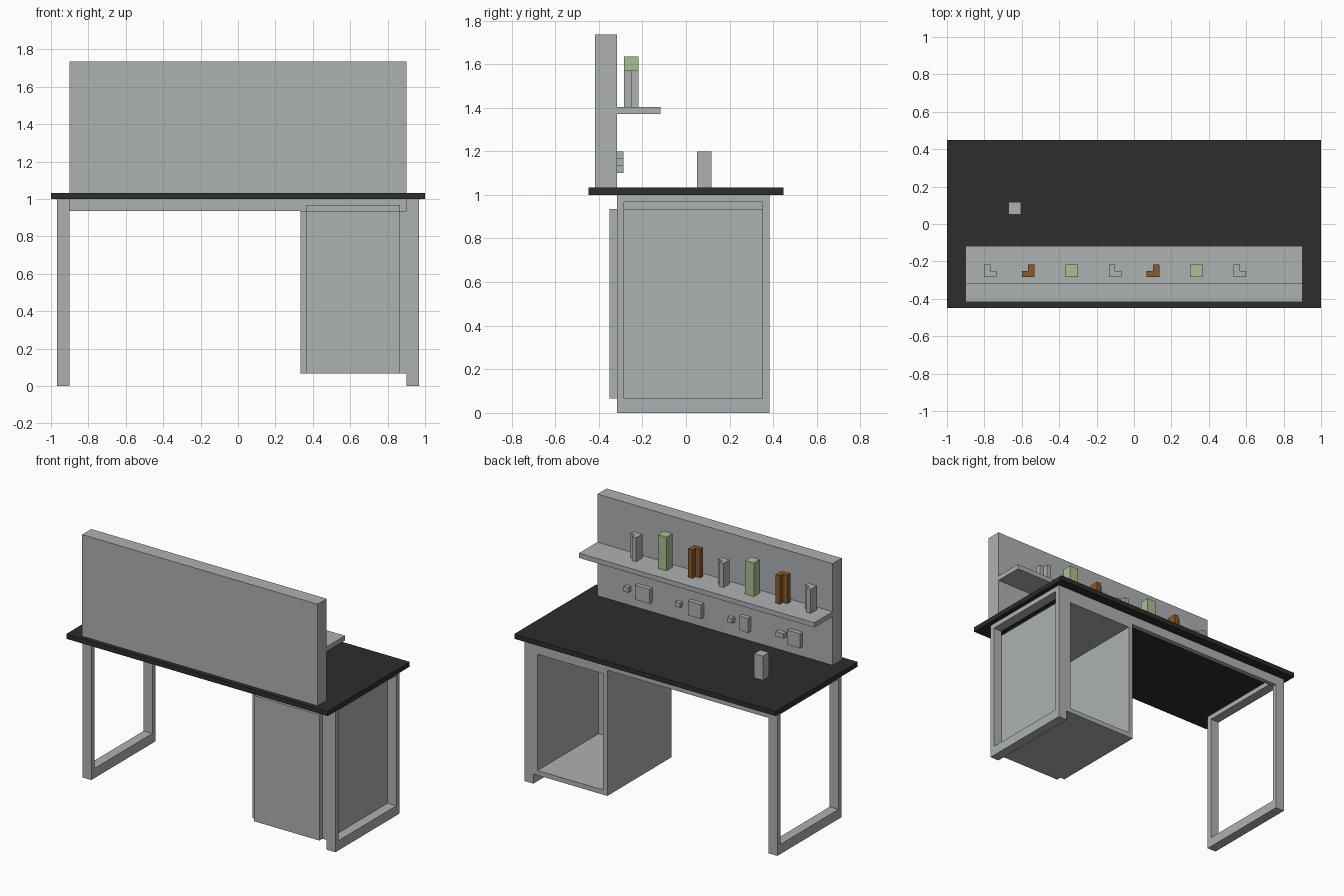
import bpy
import bmesh

cube = bpy.data.objects.get("Cube")
if cube:
    bpy.data.objects.remove(cube, do_unlink=True)


def material(name, r, g, b):
    mat = bpy.data.materials.new(name)
    mat.use_nodes = True
    mat.diffuse_color = (r, g, b, 1)
    mat.node_tree.nodes["Principled BSDF"].inputs["Base Color"].default_value = (r, g, b, 1)
    return mat


grey = material("light grey", 0.42, 0.44, 0.45)
black = material("charcoal", 0.026, 0.026, 0.026)
green = material("sage green", 0.40, 0.52, 0.30)
brown = material("brown", 0.26, 0.102, 0.024)


def prism(name, outline, z0, z1, mat):
    """Extrude a flat outline from z0 up to z1."""
    bm = bmesh.new()
    base = bm.faces.new([bm.verts.new((x, y, z0)) for x, y in outline])
    ext = bmesh.ops.extrude_face_region(bm, geom=[base])
    top = [v for v in ext["geom"] if isinstance(v, bmesh.types.BMVert)]
    bmesh.ops.translate(bm, verts=top, vec=(0, 0, z1 - z0))
    bmesh.ops.recalc_face_normals(bm, faces=bm.faces[:])
    mesh = bpy.data.meshes.new(name)
    bm.to_mesh(mesh)
    bm.free()
    mesh.materials.append(mat)
    obj = bpy.data.objects.new(name, mesh)
    bpy.context.collection.objects.link(obj)
    return obj


def box(name, xs, ys, zs, mat=grey):
    (x0, x1), (y0, y1) = xs, ys
    return prism(name, [(x0, y0), (x1, y0), (x1, y1), (x0, y1)], zs[0], zs[1], mat)


# Worktop, upright panel and shelf
TOP = 1.033
box("worktop", (-1, 1), (-0.448, 0.448), (1.0, TOP), black)
box("upright_panel", (-0.9, 0.9), (-0.417, -0.317), (TOP, 1.735))
box("shelf", (-0.9, 0.9), (-0.317, -0.117), (1.37, 1.403))

# Leg frames on both sides
FRONT, BACK, BAR = -0.317, 0.383, 0.033
for side, xs in (("left", (0.9, 0.967)), ("right", (-0.967, -0.9))):
    box(side + "_front_leg", xs, (FRONT, FRONT + BAR), (0, 1))
    box(side + "_back_leg", xs, (BACK - BAR, BACK), (0, 1))
    inner = (FRONT + BAR, BACK - BAR)
    box(side + "_foot_bar", xs, inner, (0, 0.067))
    box(side + "_top_bar", xs, inner, (1 - BAR, 1))
box("back_rail", (-0.9, 0.9), (BACK - BAR, BACK), (0.936, 1))

# Cabinet shell, open at the back
X0, X1, Z0, Z1 = 0.333, 0.9, 0.067, 0.936
depth = (FRONT, BACK)
inside = (X0 + BAR, X1 - BAR)
box("cabinet_inner_side", (X0, X0 + BAR), depth, (Z0, Z1))
box("cabinet_outer_side", (X1 - BAR, X1), depth, (Z0, Z1))
box("cabinet_floor", inside, depth, (Z0, Z0 + BAR))
box("cabinet_ceiling", inside, depth, (Z1 - BAR, Z1))
box("cabinet_front", inside, (FRONT, FRONT + BAR), (Z0 + BAR, Z1 - BAR))
box("cabinet_door", inside, (FRONT - BAR, FRONT), (Z0, Z1))
box("cabinet_spacer", inside, (FRONT + BAR, BACK - BAR), (Z1, Z1 + BAR))

# Row of items on the shelf: grey and brown angled pieces, green blocks
SIZE, Y0, SHELF = 0.067, -0.284, 1.403
half = SIZE / 2
for i in range(7):
    x = -0.802 + i * 0.2225
    if i % 3 == 2:
        box(f"green_block_{i}", (x - 0.01, x - 0.01 + SIZE), (Y0, Y0 + SIZE), (SHELF, 1.635), green)
        continue
    ell = [(0, 0), (SIZE, 0), (SIZE, half), (half, half), (half, SIZE), (0, SIZE)]
    if i % 3 == 1:
        x -= 0.02
        ell = [(SIZE - u, v) for u, v in ell]
    mat, height = (brown, 1.60) if i % 3 == 1 else (grey, 1.57)
    prism(f"angled_piece_{i}", [(x + u, Y0 + v) for u, v in ell], SHELF, height, mat)

# Small knobs and plates on the panel under the shelf: knob x, width, plate x, width
wall = (-0.317, -0.287)
for i, (kx, kw, px, pw) in enumerate([(0.66, 0.035, 0.535, 0.11), (0.265, 0.035, 0.135, 0.10),
                                      (-0.135, 0.035, -0.24, 0.067), (-0.515, 0.06, -0.62, 0.10)]):
    box(f"wall_knob_{i}", (kx - kw / 2, kx + kw / 2), wall, (1.133, 1.167))
    box(f"wall_plate_{i}", (px - pw / 2, px + pw / 2), wall, (1.10, 1.20))

# Upright block on the worktop
box("desk_block", (-0.67, -0.603), (0.05, 0.117), (TOP, 1.20))
